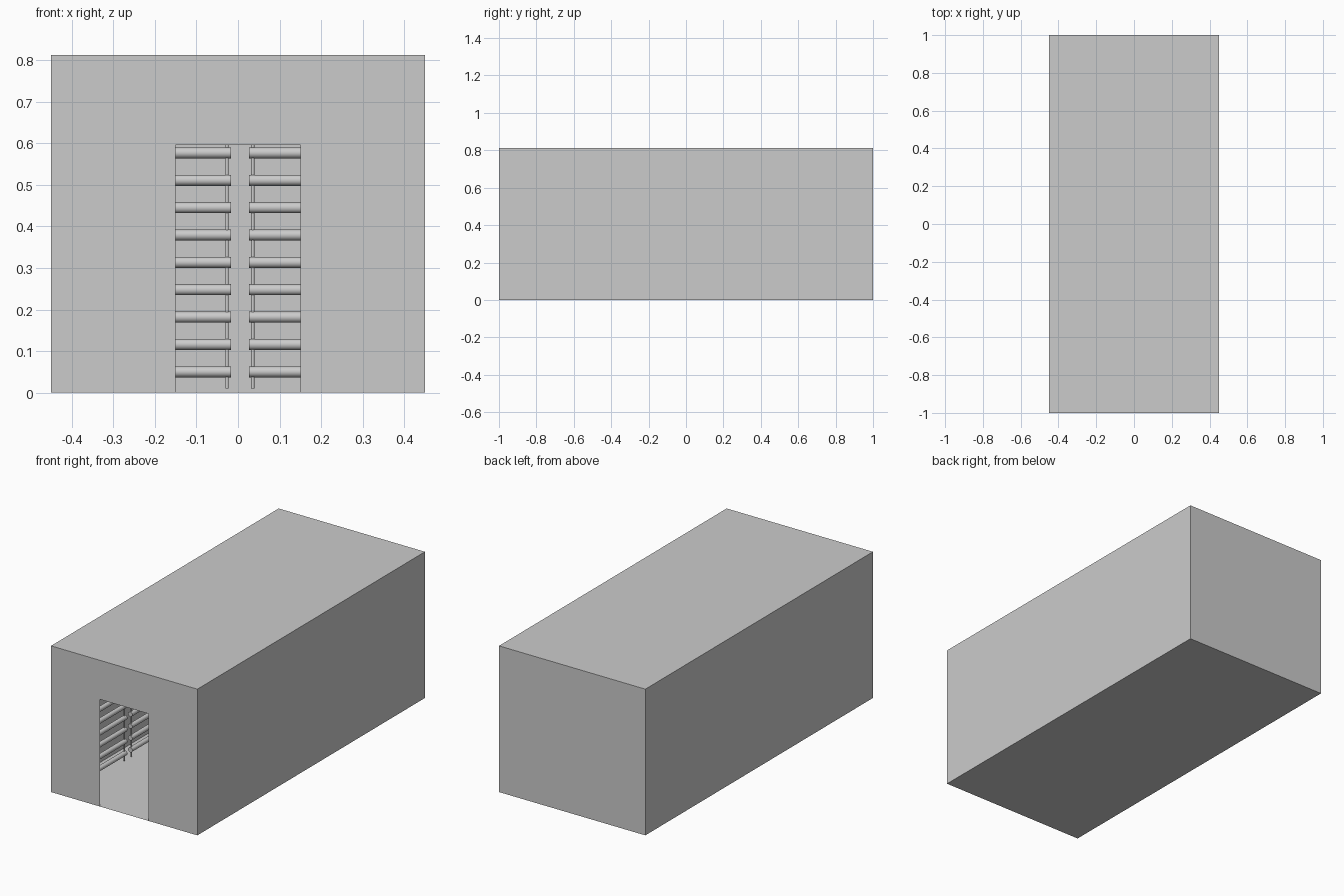
import bpy, bmesh
from mathutils import Vector

if "Cube" in bpy.data.objects:
    bpy.data.objects.remove(bpy.data.objects["Cube"])

W, D, H = 0.45, 1.0, 0.813        # half width, half depth, height
DOOR_W, DOOR_H = 0.15, 0.596
PIPE_R, POST_R = 0.0132, 0.004
LEVELS, FIRST, STEP = 11, 0.05, 0.0659
LENGTH, OVERHANG = 0.40, 0.0095


def finish(bm, name):
    mesh = bpy.data.meshes.new(name)
    bm.to_mesh(mesh)
    bm.free()
    ob = bpy.data.objects.new(name, mesh)
    bpy.context.collection.objects.link(ob)
    return ob


def rod(bm, a, b, radius, sides):
    """Capped round rod between two points, smooth along its side."""
    a, b = Vector(a), Vector(b)
    axis = b - a
    turn = axis.to_track_quat('Z', 'Y').to_matrix().to_4x4()
    turn.translation = (a + b) / 2
    made = bmesh.ops.create_cone(bm, cap_ends=True, segments=sides, radius1=radius,
                                 radius2=radius, depth=axis.length, matrix=turn)
    for f in {f for v in made['verts'] for f in v.link_faces}:
        f.smooth = len(f.verts) == 4
    for e in {e for v in made['verts'] for e in v.link_edges}:
        e.smooth = all(f.smooth for f in e.link_faces)


def rack(name, start, direction):
    """Stack of level pipes carried by a thin post near each end."""
    start, direction = Vector(start), Vector(direction)
    bm = bmesh.new()
    for i in range(LEVELS):
        p = start + Vector((0, 0, FIRST + i * STEP))
        rod(bm, p, p + direction * LENGTH, PIPE_R, 20)
    top = FIRST + (LEVELS - 1) * STEP + 0.04
    for s in (OVERHANG, LENGTH - OVERHANG):
        p = start + direction * s
        rod(bm, p + Vector((0, 0, 0.01)), p + Vector((0, 0, top)), POST_R, 12)
    finish(bm, name)


# Thin-walled room with an open doorway in the front
bm = bmesh.new()
bmesh.ops.create_cube(bm, size=1)
for v in bm.verts:
    v.co = (v.co.x * 2 * W, v.co.y * 2 * D, (v.co.z + 0.5) * H)
front = [f for f in bm.faces if f.normal.y < -0.9]
bmesh.ops.delete(bm, geom=front, context='FACES_ONLY')
for outline in (
    [(-W, 0), (-DOOR_W, 0), (-DOOR_W, DOOR_H), (-W, DOOR_H)],
    [(DOOR_W, 0), (W, 0), (W, DOOR_H), (DOOR_W, DOOR_H)],
    [(-W, DOOR_H), (-DOOR_W, DOOR_H), (DOOR_W, DOOR_H), (W, DOOR_H), (W, H), (-W, H)],
):
    bm.faces.new([bm.verts.new((x, -D, z)) for x, z in outline])
bmesh.ops.remove_doubles(bm, verts=bm.verts, dist=1e-5)
finish(bm, "room_shell")

# Racks along both side walls
for side, x in (("left", -0.35), ("right", 0.35)):
    for i in range(4):
        rack(f"{side}_rack_{i + 1}", (x, -0.89 + i * (LENGTH + 0.043), 0), (0, 1, 0))

# Two racks across the back wall
rack("back_rack_left", (-0.017 - LENGTH, 0.9, 0), (1, 0, 0))
rack("back_rack_right", (0.026, 0.9, 0), (1, 0, 0))
